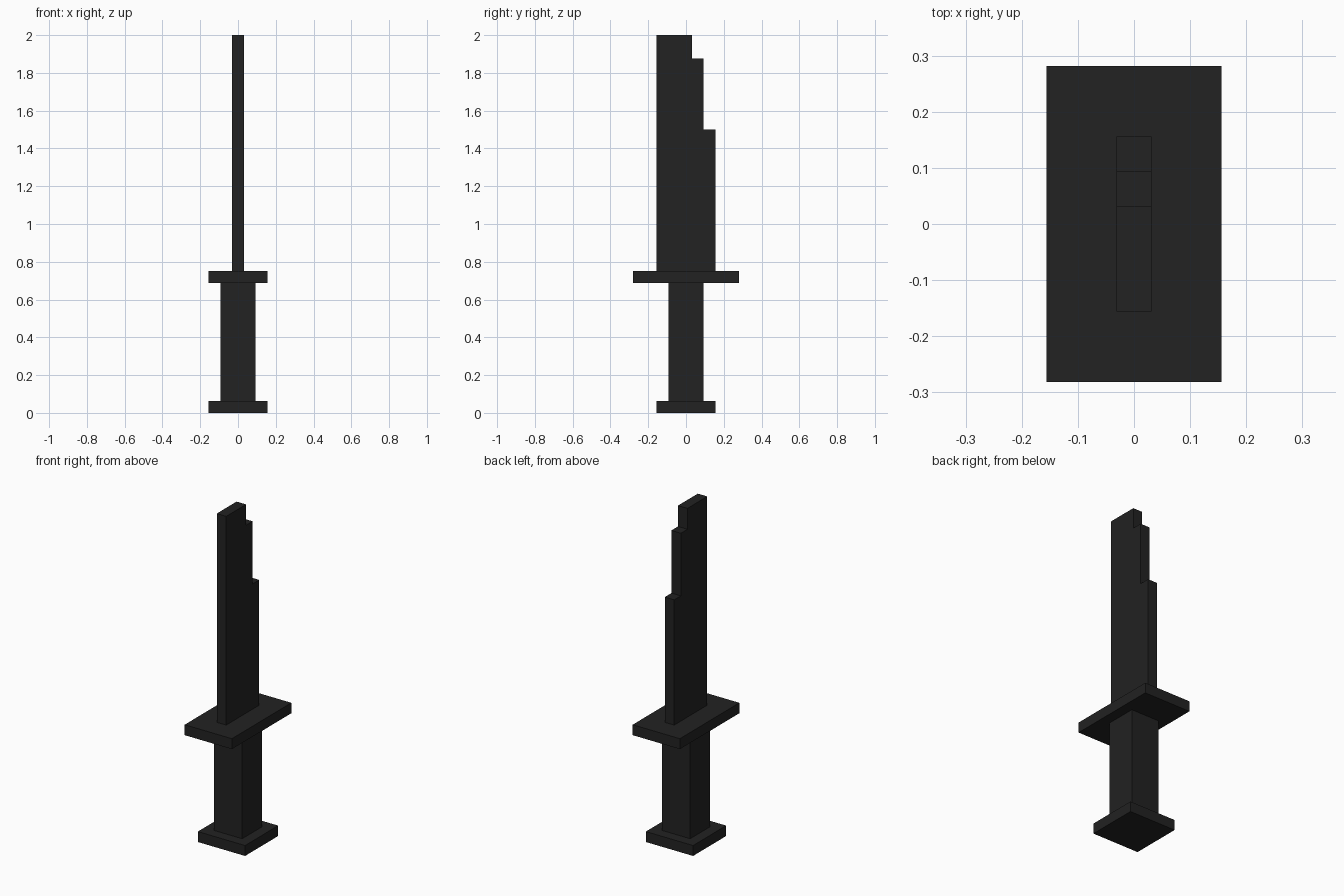
import bpy
import bmesh

if "Cube" in bpy.data.objects:
    bpy.data.objects.remove(bpy.data.objects["Cube"])

U = 1 / 16  # block unit: the model is 32 units tall

black = bpy.data.materials.new("matte_black")
black.diffuse_color = (0.016, 0.016, 0.016, 1)
black.use_nodes = True
black.node_tree.nodes["Principled BSDF"].inputs["Base Color"].default_value = black.diffuse_color


def prism(name, profile, half_width):
    """Extrude a (y, z) profile, in block units, symmetrically along x."""
    bm = bmesh.new()
    face = bm.faces.new([bm.verts.new((-half_width * U, y * U, z * U)) for y, z in profile])
    ext = bmesh.ops.extrude_face_region(bm, geom=[face])
    verts = [v for v in ext["geom"] if isinstance(v, bmesh.types.BMVert)]
    bmesh.ops.translate(bm, verts=verts, vec=(2 * half_width * U, 0, 0))
    bmesh.ops.recalc_face_normals(bm, faces=bm.faces)
    mesh = bpy.data.meshes.new(name)
    bm.to_mesh(mesh)
    bm.free()
    mesh.materials.append(black)
    obj = bpy.data.objects.new(name, mesh)
    bpy.context.collection.objects.link(obj)
    return obj


def block(name, width, depth, z0, z1):
    d = depth / 2
    return prism(name, [(-d, z0), (d, z0), (d, z1), (-d, z1)], width / 2)


# Handle
block("pommel", 5, 5, 0, 1)
block("grip", 3, 3, 1, 11)
block("guard", 5, 9, 11, 12)

# Blade with a tip that steps down towards the back
prism("blade", [(-2.5, 12), (2.5, 12), (2.5, 24), (1.5, 24),
                (1.5, 30), (0.5, 30), (0.5, 32), (-2.5, 32)], 0.5)
